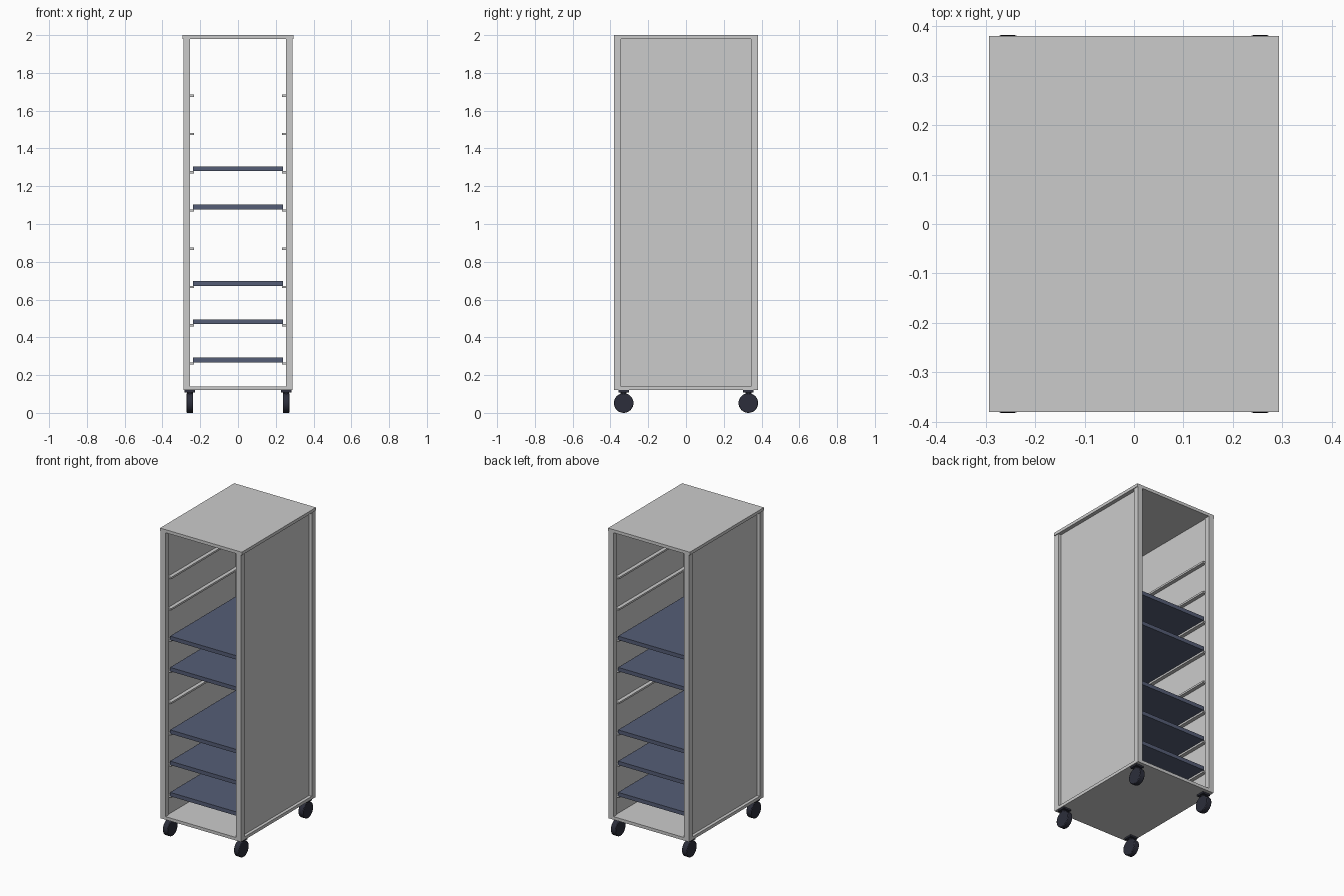
import bpy
import bmesh
from math import radians
from mathutils import Matrix

cube = bpy.data.objects.get("Cube")
if cube:
    bpy.data.objects.remove(cube, do_unlink=True)


def material(name, colour):
    mat = bpy.data.materials.new(name)
    mat.use_nodes = True
    mat.diffuse_color = colour
    mat.node_tree.nodes["Principled BSDF"].inputs["Base Color"].default_value = colour
    return mat


def add_object(name, bm, mat=None):
    mesh = bpy.data.meshes.new(name)
    bm.to_mesh(mesh)
    bm.free()
    obj = bpy.data.objects.new(name, mesh)
    bpy.context.collection.objects.link(obj)
    if mat:
        mesh.materials.append(mat)
    return obj


def box(name, low, high, mat=None):
    bm = bmesh.new()
    bmesh.ops.create_cube(bm, size=1)
    for v in bm.verts:
        v.co = [low[i] + (v.co[i] + 0.5) * (high[i] - low[i]) for i in range(3)]
    return add_object(name, bm, mat)


def cylinder(name, centre, radius, length, axis, mat, bevel=0.0):
    bm = bmesh.new()
    turn = Matrix.Rotation(radians(90), 4, "Y") if axis == "X" else Matrix()
    bmesh.ops.create_cone(bm, cap_ends=True, segments=32, radius1=radius,
                          radius2=radius, depth=length,
                          matrix=Matrix.Translation(centre) @ turn)
    obj = add_object(name, bm, mat)
    if bevel:
        mod = obj.modifiers.new("rounded_rim", "BEVEL")
        mod.width = bevel
        mod.segments = 2
        mod.limit_method = "ANGLE"
    bpy.ops.object.select_all(action="DESELECT")
    obj.select_set(True)
    bpy.context.view_layer.objects.active = obj
    bpy.ops.object.shade_smooth_by_angle(angle=radians(40))
    return obj


def side_box(name, side, x, y, z, mat=None):
    xs = sorted((side * x[0], side * x[1]))
    return box(name, (xs[0], y[0], z[0]), (xs[1], y[1], z[1]), mat)


tray_blue = material("tray_blue", (0.09, 0.11, 0.18, 1))
rubber = material("caster_dark", (0.025, 0.027, 0.043, 1))

HALF_W, HALF_D, POST = 0.288, 0.38, 0.035
BASE, FLOOR, CEILING = 0.12, 0.14, 1.98
INNER = HALF_W - POST
SIDES = {"left": 1, "right": -1}
ENDS = {"front": -1, "back": 1}
RAIL_START, RAIL_STEP, RAIL_COUNT = 0.255, 0.2025, 8

# Top and bottom boards
box("top_board", (-0.293, -HALF_D, CEILING), (0.293, HALF_D, 2))
box("bottom_board", (-HALF_W, -HALF_D, BASE), (HALF_W, HALF_D, FLOOR))

for side_name, side in SIDES.items():
    # Recessed side panel
    edge = HALF_D - POST
    side_box(f"{side_name}_panel", side, (INNER + 0.005, INNER + 0.015),
             (-edge, edge), (FLOOR, CEILING))

    # Tray rails
    for i in range(RAIL_COUNT):
        z = RAIL_START + i * RAIL_STEP
        side_box(f"{side_name}_rail_{i + 1}", side, (0.234, INNER + 0.006),
                 (-0.35, 0.35), (z, z + 0.012))

    for end_name, end in ENDS.items():
        corner = f"{end_name}_{side_name}"
        # Corner post
        side_box(f"{corner}_post", side, (INNER, HALF_W),
                 sorted((end * HALF_D, end * (HALF_D - POST))), (FLOOR, CEILING))
        # Caster: plate, stem and wheel
        x, y = side * 0.255, end * 0.33
        side_box(f"{corner}_caster_plate", side, (0.228, 0.282),
                 (y - 0.027, y + 0.027), (0.109, BASE), rubber)
        cylinder(f"{corner}_caster_stem", (x, y, 0.095), 0.016, 0.04, "Z", rubber)
        cylinder(f"{corner}_wheel", (x, y, 0.052), 0.052, 0.036, "X", rubber, 0.004)

# Trays resting on some of the rails
for slot in (0, 1, 2, 4, 5):
    z = RAIL_START + slot * RAIL_STEP + 0.012
    box(f"tray_{slot + 1}", (-0.238, -0.355, z), (0.238, 0.355, z + 0.025), tray_blue)
